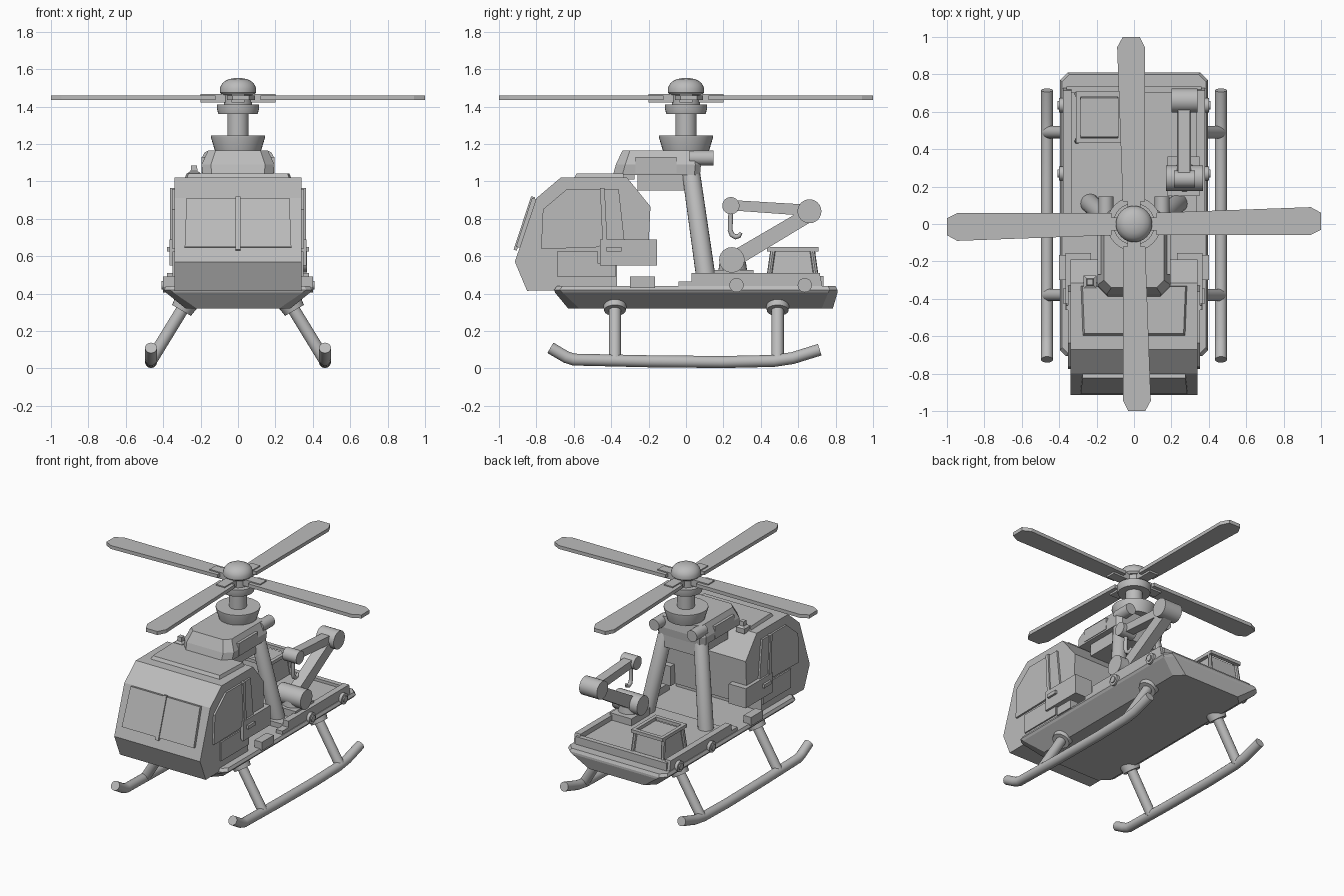
import bpy, bmesh, math
from mathutils import Vector, Matrix

grey = bpy.data.materials.new("plain_grey")
grey.diffuse_color = (0.5, 0.5, 0.5, 1)


def finish(bm, name, smooth=False):
    bmesh.ops.recalc_face_normals(bm, faces=bm.faces[:])
    me = bpy.data.meshes.new(name)
    bm.to_mesh(me)
    bm.free()
    me.materials.append(grey)
    ob = bpy.data.objects.new(name, me)
    bpy.context.collection.objects.link(ob)
    if smooth:
        bpy.ops.object.select_all(action='DESELECT')
        ob.select_set(True)
        bpy.context.view_layer.objects.active = ob
        bpy.ops.object.shade_smooth_by_angle(angle=math.radians(35))
    return ob


def loft(name, rings, smooth=False):
    """Skin a list of equal-length point rings and cap both ends."""
    bm = bmesh.new()
    vs = [[bm.verts.new(p) for p in r] for r in rings]
    n = len(rings[0])
    for a, b in zip(vs, vs[1:]):
        for i in range(n):
            j = (i + 1) % n
            bm.faces.new((a[i], a[j], b[j], b[i]))
    bm.faces.new(vs[0][::-1])
    bm.faces.new(vs[-1])
    return finish(bm, name, smooth)


def side_prism(name, profile, x0, x1):
    """Extrude a (y, z) profile along x."""
    return loft(name, [[(x, y, z) for y, z in profile] for x in (x0, x1)])


def box(name, x0, x1, y0, y1, z0, z1):
    return side_prism(name, [(y0, z0), (y1, z0), (y1, z1), (y0, z1)], x0, x1)


def deck_ring(hx, y0, y1, z, cf, cb):
    """Rectangle at height z with front and back corner cuts."""
    return [(-hx + cf, y0, z), (hx - cf, y0, z), (hx, y0 + cf, z), (hx, y1 - cb, z),
            (hx - cb, y1, z), (-hx + cb, y1, z), (-hx, y1 - cb, z), (-hx, y0 + cf, z)]


def tube(name, pts, radii, n=20):
    """Round tube through points, one radius each."""
    pts = [Vector(p) for p in pts]
    rings = []
    for i, p in enumerate(pts):
        d = Vector((0, 0, 0))
        if i:
            d += (p - pts[i - 1]).normalized()
        if i < len(pts) - 1:
            d += (pts[i + 1] - p).normalized()
        d.normalize()
        u = d.cross(Vector((1, 0, 0)) if abs(d.x) < 0.8 else Vector((0, 1, 0))).normalized()
        w = d.cross(u)
        rings.append([p + radii[i] * (math.cos(t) * u + math.sin(t) * w)
                      for t in (2 * math.pi * k / n for k in range(n))])
    return loft(name, rings, True)


def rod(name, a, b, r, r2=None, n=24):
    return tube(name, [a, b], [r, r if r2 is None else r2], n)


def lathe(name, prof, n=32):
    """Turn an (r, z) profile about the vertical axis."""
    return loft(name, [[(r * math.cos(2 * math.pi * k / n), r * math.sin(2 * math.pi * k / n), z)
                        for k in range(n)] for r, z in prof], True)


# Hull platform and cargo deck
loft("hull", [deck_ring(0.28, -0.63, 0.785, 0.32, 0.06, 0.06),
              deck_ring(0.385, -0.70, 0.81, 0.405, 0.04, 0.05),
              deck_ring(0.395, -0.705, 0.81, 0.42, 0.03, 0.04),
              deck_ring(0.385, -0.69, 0.80, 0.44, 0.03, 0.04)])
box("deck_floor", -0.345, 0.345, 0.03, 0.72, 0.43, 0.475)
box("deck_back_lip", -0.36, 0.36, 0.70, 0.735, 0.43, 0.495)

# Cabin body, roof panel and windscreen
side_prism("cabin", [(-0.85, 0.415), (-0.915, 0.57), (-0.80, 0.91), (-0.67, 1.02), (-0.315, 1.02),
                     (-0.19, 0.865), (-0.205, 0.55), (-0.37, 0.55), (-0.37, 0.42)], -0.34, 0.34)
loft("roof_panel", [[(-0.275, -0.60, 1.015), (0.275, -0.60, 1.015), (0.285, -0.33, 1.015), (-0.285, -0.33, 1.015)],
                    [(-0.265, -0.585, 1.042), (0.265, -0.585, 1.042), (0.275, -0.335, 1.042), (-0.275, -0.335, 1.042)]])
loft("windscreen", [[(-0.285, -0.884, 0.645), (0.285, -0.884, 0.645), (0.275, -0.798, 0.905), (-0.275, -0.798, 0.905)],
                    [(-0.285, -0.909, 0.65), (0.285, -0.909, 0.65), (0.275, -0.823, 0.91), (-0.275, -0.823, 0.91)]])
side_prism("wiper", [(-0.905, 0.63), (-0.922, 0.635), (-0.828, 0.92), (-0.808, 0.915)], -0.013, 0.013)
loft("roof_lamp", [[(-0.235 + sx * a, -0.31 + sy * a, z) for sx, sy in ((-1, -1), (1, -1), (1, 1), (-1, 1))]
                   for a, z in ((0.034, 1.01), (0.034, 1.045), (0.018, 1.055), (0.016, 1.085))])

# Engine housing
box("engine_lower", -0.15, 0.15, -0.26, 0.075, 0.95, 1.06)
loft("engine_housing", [deck_ring(0.19, -0.39, 0.075, 1.035, 0.05, 0.03),
                        deck_ring(0.195, -0.375, 0.08, 1.09, 0.05, 0.03),
                        deck_ring(0.16, -0.34, 0.07, 1.165, 0.04, 0.03)])

# Rotor mast, hub and blades
lathe("mast_collar", [(0.122, 1.16), (0.145, 1.235), (0.145, 1.245), (0.12, 1.245)])
lathe("mast", [(0.057, 1.2), (0.057, 1.4)])
lathe("hub_ring", [(0.105, 1.36), (0.112, 1.385), (0.112, 1.41)])
lathe("hub_core", [(0.075, 1.4), (0.075, 1.47)])
lathe("hub_cap", [(0.085, 1.462), (0.097, 1.475), (0.097, 1.495), (0.09, 1.515), (0.075, 1.533),
                  (0.05, 1.546), (0.02, 1.552)])
blade = [(0.12, -0.06), (0.94, -0.06), (1.0, -0.03), (1.0, 0.06), (0.945, 0.09), (0.12, 0.06)]
for k in range(4):
    turn = Matrix.Rotation(k * math.pi / 2, 4, 'Z')
    ob = loft("rotor_blade", [[(x, y, z) for x, y in blade] for z in (1.435, 1.46)])
    ob.data.transform(turn)
    ob = box("blade_grip", 0.05, 0.2, -0.035, 0.035, 1.422, 1.468)
    ob.data.transform(turn)

window = [(-0.775, 0.64), (-0.765, 0.85), (-0.635, 0.96), (-0.36, 0.96), (-0.33, 0.69), (-0.49, 0.645)]
door = [(-0.69, 0.49), (-0.69, 0.625), (-0.47, 0.625), (-0.47, 0.56), (-0.375, 0.56), (-0.375, 0.49)]
for s in (-1, 1):
    # Cabin side details
    side_prism("side_window", window, s * 0.33, s * 0.353)
    side_prism("window_bar", [(-0.445, 0.65), (-0.42, 0.65), (-0.435, 0.965), (-0.46, 0.965)], s * 0.34, s * 0.363)
    side_prism("door_panel", door, s * 0.33, s * 0.35)
    box("side_pod", s * 0.23, s * 0.365, -0.46, -0.155, 0.55, 0.69)
    box("door_handle", s * 0.35, s * 0.38, -0.425, -0.345, 0.625, 0.65)
    box("step_block", s * 0.34, s * 0.40, -0.30, -0.165, 0.43, 0.49)
    box("small_step", s * 0.33, s * 0.38, -0.04, 0.03, 0.43, 0.465)
    box("engine_window", s * 0.15, s * 0.195, -0.27, -0.05, 1.045, 1.13)
    # Deck rails with round bolts
    side_prism("deck_rail", [(0.03, 0.43), (0.03, 0.51), (0.715, 0.51), (0.73, 0.43)], s * 0.335, s * 0.38)
    for y in (0.27, 0.635):
        rod("rail_bolt", (s * 0.36, y, 0.445), (s * 0.402, y, 0.445), 0.038)
        rod("bolt_center", (s * 0.39, y, 0.445), (s * 0.41, y, 0.445), 0.022)
    # Rear struts and exhausts
    tube("rear_strut", [(s * 0.13, 0.02, 1.09), (s * 0.135, 0.025, 1.06), (s * 0.235, 0.11, 0.46)],
         [0.035, 0.048, 0.052])
    tube("exhaust", [(s * 0.15, 0.02, 1.125), (s * 0.15, 0.148, 1.125), (s * 0.15, 0.148, 1.125 + 1e-5),
                     (s * 0.15, 0.149, 1.125)][:2], [0.04, 0.04])
    # Landing skid and its legs
    tube("skid", [(s * 0.465, y, z) for y, z in ((-0.725, 0.11), (-0.64, 0.06), (-0.60, 0.047), (-0.2, 0.038),
                                                (0.2, 0.034), (0.47, 0.04), (0.57, 0.055), (0.715, 0.10))], [0.032] * 8)
    for y in (-0.38, 0.49):
        rod("skid_leg", (s * 0.27, y, 0.36), (s * 0.463, y, 0.045), 0.033)
        rod("leg_flange", (s * 0.27, y, 0.365), (s * 0.302, y, 0.31), 0.068, 0.058)

# Crane on the right of the deck
box("crane_plate", 0.18, 0.35, 0.15, 0.36, 0.47, 0.525)
rod("crane_base", (0.27, 0.25, 0.47), (0.27, 0.25, 0.57), 0.085, 0.07)
rod("crane_shoulder", (0.17, 0.245, 0.58), (0.37, 0.245, 0.58), 0.068)
side_prism("crane_lower_arm", [(0.265, 0.54), (0.68, 0.79), (0.645, 0.86), (0.225, 0.615)], 0.23, 0.305)
rod("crane_elbow", (0.2, 0.66, 0.84), (0.34, 0.66, 0.84), 0.064)
side_prism("crane_upper_arm", [(0.24, 0.845), (0.66, 0.815), (0.66, 0.875), (0.24, 0.9)], 0.235, 0.3)
rod("crane_tip", (0.215, 0.24, 0.87), (0.325, 0.24, 0.87), 0.046)
tube("crane_hook", [(0.27, 0.24, 0.85), (0.27, 0.236, 0.74), (0.27, 0.245, 0.715), (0.27, 0.265, 0.703),
                    (0.27, 0.283, 0.708), (0.27, 0.295, 0.725)], [0.013, 0.013, 0.014, 0.014, 0.012, 0.008], 12)

# Equipment crate with frame on the left of the deck
cx, cy = -0.185, 0.57
loft("crate", [[(cx + sx * a, cy + sy * b, z) for sx, sy in ((-1, -1), (1, -1), (1, 1), (-1, 1))]
               for a, b, z in ((0.115, 0.125, 0.47), (0.1, 0.105, 0.625))])
for s in (-1, 1):
    box("crate_rim_side", cx + s * 0.1, cx + s * 0.125, cy - 0.135, cy + 0.135, 0.625, 0.648)
    box("crate_rim_end", cx - 0.125, cx + 0.125, cy + s * 0.11, cy + s * 0.138, 0.625, 0.648)
    for t in (-1, 1):
        rod("crate_post", (cx + s * 0.12, cy + t * 0.128, 0.47), (cx + s * 0.11, cy + t * 0.105, 0.635), 0.014, n=8)
